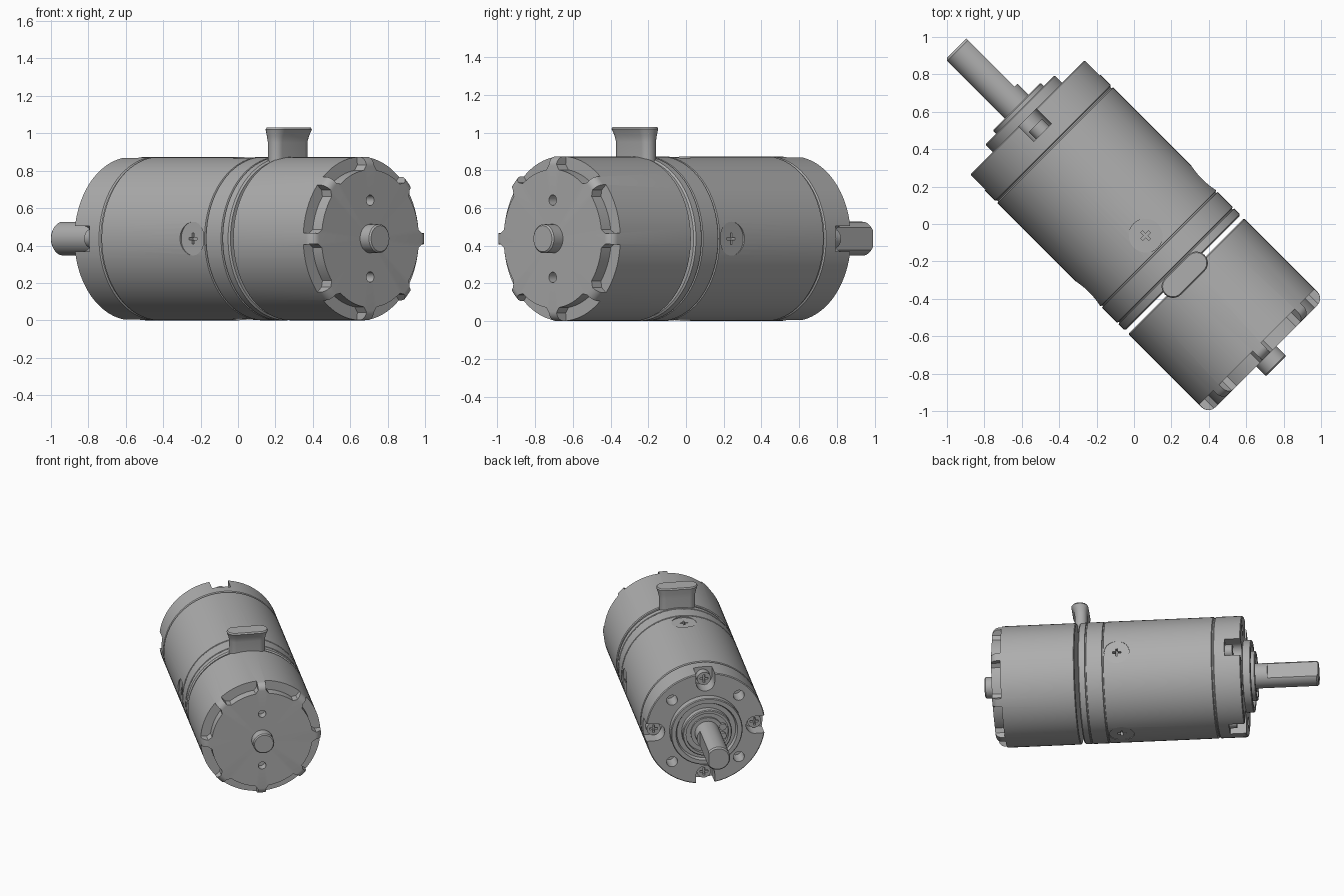
import bpy, bmesh, math
from mathutils import Matrix, Vector

if "Cube" in bpy.data.objects:
    bpy.data.objects.remove(bpy.data.objects["Cube"])

R = 0.437
D = math.sqrt(0.5)
# Working frame: z runs along the motor toward the shaft, y is up
FRAME = Matrix(((-D, 0, -D, 0), (-D, 0, D, 0), (0, 1, 0, R), (0, 0, 0, 1)))

metal = bpy.data.materials.new("grey_metal")
metal.use_nodes = True
COLOUR = (0.42, 0.42, 0.42, 1)
metal.diffuse_color = COLOUR
metal.node_tree.nodes["Principled BSDF"].inputs["Base Color"].default_value = COLOUR


def finish(name, bm):
    bmesh.ops.recalc_face_normals(bm, faces=bm.faces)
    mesh = bpy.data.meshes.new(name)
    bm.to_mesh(mesh)
    bm.free()
    mesh.transform(FRAME)
    mesh.materials.append(metal)
    obj = bpy.data.objects.new(name, mesh)
    bpy.context.collection.objects.link(obj)
    shade(obj)
    return obj


def shade(obj):
    obj.data.shade_smooth()
    obj.data.set_sharp_from_angle(angle=math.radians(30))


def lathe(name, profile, steps=96):
    """Revolve (radius, axial) points about the motor axis."""
    bm = bmesh.new()
    verts = [bm.verts.new((r, 0, s)) for r, s in profile]
    edges = [bm.edges.new(pair) for pair in zip(verts, verts[1:])]
    bmesh.ops.spin(bm, geom=verts + edges, cent=(0, 0, 0), axis=(0, 0, 1),
                   angle=math.tau, steps=steps, use_merge=True)
    bmesh.ops.remove_doubles(bm, verts=bm.verts, dist=1e-5)
    return finish(name, bm)


def cylinder(bm, radius, depth, matrix, segments=32):
    bmesh.ops.create_cone(bm, cap_ends=True, segments=segments, radius1=radius,
                          radius2=radius, depth=depth, matrix=matrix)


def box(bm, size, matrix):
    bmesh.ops.create_cube(bm, size=1, matrix=matrix @ Matrix.Diagonal((*size, 1)))


def cross(bm, width, thick, depth, matrix):
    box(bm, (width, thick, depth), matrix)
    box(bm, (thick, width, depth), matrix)


def prism(bm, outline, z0, z1):
    low = [bm.verts.new((x, y, z0)) for x, y in outline]
    face = bm.faces.new(low)
    geom = bmesh.ops.extrude_face_region(bm, geom=[face])["geom"]
    bmesh.ops.translate(bm, vec=(0, 0, z1 - z0),
                        verts=[g for g in geom if isinstance(g, bmesh.types.BMVert)])


def cut(obj, bm):
    cutter = finish("cutter", bm)
    mod = obj.modifiers.new("cut", 'BOOLEAN')
    mod.operation, mod.solver, mod.use_self = 'DIFFERENCE', 'EXACT', True
    mod.object = cutter
    graph = bpy.context.evaluated_depsgraph_get()
    mesh = bpy.data.meshes.new_from_object(obj.evaluated_get(graph))
    obj.modifiers.clear()
    obj.data = mesh
    bpy.data.objects.remove(cutter)
    shade(obj)


def around(angle, radius, s):
    """Placement at an angle about the axis, local x pointing outward."""
    return Matrix.Rotation(angle, 4, 'Z') @ Matrix.Translation((radius, 0, s))


QUARTERS = [i * math.pi / 2 for i in range(4)]
OUT = Matrix.Rotation(math.pi / 2, 4, 'Y')

# Gearbox housing with fine ring grooves
g, w = 0.008, 0.006
profile = [(0, -0.37), (R - 0.01, -0.37), (R, -0.362)]
for s in (-0.315, -0.19):
    profile += [(R, s - w), (R - g, s - w / 2), (R - g, s + w / 2), (R, s + w)]
profile += [(R, 0.594), (R - g, 0.6), (0, 0.6)]
housing = lathe("gearbox_housing", profile)

# Flush side screws: shallow round pockets, then cross recesses
pockets, slots = bmesh.new(), bmesh.new()
for a in QUARTERS:
    cylinder(pockets, 0.09, 0.1, around(a, R + 0.04, -0.088) @ OUT, 48)
    cross(slots, 0.06, 0.014, 0.06, around(a, R - 0.01, -0.088) @ OUT)
cut(housing, pockets)
cut(housing, slots)

# Output flange with four open screw notches and four mounting holes
flange = lathe("output_flange", [(0, 0.6), (R - g, 0.6), (R - g, 0.608), (R, 0.614),
                                 (R, 0.8), (R - 0.006, 0.806), (0, 0.806)])
bm = bmesh.new()
for a in QUARTERS:
    arc = [(0.365 - 0.068 * math.sin(t), 0.068 * math.cos(t))
           for t in (i * math.pi / 16 for i in range(17))]
    spin = Matrix.Rotation(a, 2)
    prism(bm, [spin @ Vector(p) for p in [(0.5, 0.068)] + arc + [(0.5, -0.068)]], 0.69, 0.9)
    cylinder(bm, 0.04, 0.24, around(a + math.pi / 4, 0.345, 0.806))
cut(flange, bm)

# Screws seated in the notches
for i, a in enumerate(QUARTERS):
    bm = bmesh.new()
    cylinder(bm, 0.05, 0.06, around(a, 0.368, 0.715))
    screw = finish(f"flange_screw_{i + 1}", bm)
    bm = bmesh.new()
    cross(bm, 0.06, 0.014, 0.05, around(a, 0.368, 0.745))
    cut(screw, bm)

# Stepped pilot boss and bearing
lathe("pilot_boss", [(0, 0.8), (0.262, 0.8), (0.262, 0.857), (0.256, 0.863), (0.225, 0.863),
                     (0.215, 0.84), (0.18, 0.84), (0.18, 0.882), (0.174, 0.888),
                     (0.155, 0.888), (0.155, 0.858), (0, 0.858)])

# Retaining clip with two eared ends
bm = bmesh.new()
arc = [math.pi * t / 24 for t in range(3, 46)]
outline = [(0.118 * math.cos(t), 0.118 * math.sin(t)) for t in arc]
outline += [(0.085 * math.cos(t), 0.085 * math.sin(t)) for t in reversed(arc)]
prism(bm, outline, 0.862, 0.878)
for a in (-0.3, 0.3):
    cylinder(bm, 0.026, 0.02, around(a, 0.12, 0.87), 20)
finish("retaining_clip", bm)

# Output shaft with a flat along one side
shaft = lathe("output_shaft", [(0, 0.82), (0.09, 0.82), (0.09, 1.323),
                               (0.08, 1.335), (0, 1.335)], 64)
bm = bmesh.new()
box(bm, (0.1, 0.4, 0.6), Matrix.Translation((-0.118, 0, 1.27)))
cut(shaft, bm)

# Motor can with rounded end
can = [(0, -0.395), (R - 0.006, -0.395), (R, -0.401)]
for i in range(9):
    t = i * math.pi / 16
    can.append((R - 0.05 + 0.05 * math.cos(t), -0.95 - 0.05 * math.sin(t)))
motor = lathe("motor_can", can + [(0, -1.0)])

# Eight edge vents between spokes, and two small end holes
bm = bmesh.new()
for k in range(8):
    a0, a1 = k * math.pi / 4 + 0.07, (k + 1) * math.pi / 4 - 0.07


    def arc_points(r, start, end):
        return [(r * math.cos(start + (end - start) * i / 10),
                 r * math.sin(start + (end - start) * i / 10)) for i in range(11)]


    outline = arc_points(0.5, a0, a1)
    outline += arc_points(0.395, a1, a1)[:1]
    outline += arc_points(0.368, a1 - 0.06, a0 + 0.06)
    outline += arc_points(0.395, a0, a0)[:1]
    prism(bm, outline, -1.1, -0.93)
for y in (-0.205, 0.205):
    cylinder(bm, 0.028, 0.12, Matrix.Translation((0, y, -1.0)))
cut(motor, bm)

# Rear bearing stub
lathe("rear_stub", [(0, -0.98), (0.077, -0.98), (0.077, -1.067), (0.069, -1.075), (0, -1.075)], 48)

# Cable outlet: capsule sections lofted upward, flaring toward the motor
bm = bmesh.new()
rings = []
for height, s0, s1, half in ((0.8, -0.42, -0.33, 0.13), (0.95, -0.42, -0.33, 0.13),
                             (0.985, -0.428, -0.327, 0.138), (1.02, -0.445, -0.322, 0.15),
                             (1.03, -0.438, -0.328, 0.144)):
    r, mid = (s1 - s0) / 2, (s0 + s1) / 2
    ring = []
    for side in (1, -1):
        for i in range(13):
            t = -math.pi / 2 + i * math.pi / 12
            ring.append(bm.verts.new((side * (half - r + r * math.cos(t)),
                                      height - R, mid + side * r * math.sin(t))))
    rings.append(ring)
for low, high in zip(rings, rings[1:]):
    for i in range(len(low)):
        j = (i + 1) % len(low)
        bm.faces.new((low[i], low[j], high[j], high[i]))
bm.faces.new(rings[0])
bm.faces.new(rings[-1])
finish("cable_outlet", bm)
